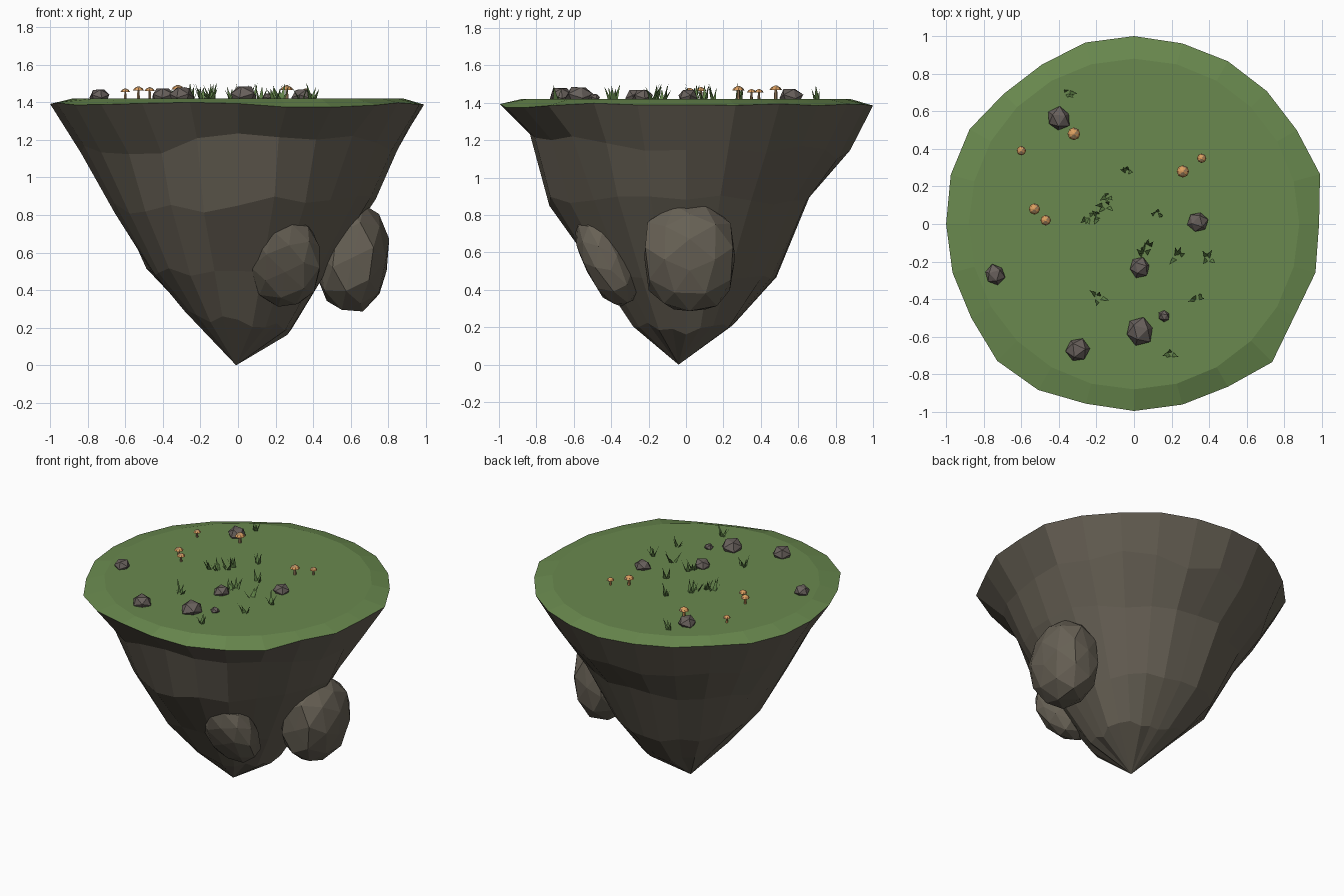
import bpy, bmesh, math, random
from mathutils import Vector, Matrix, Euler

random.seed(7)
cube = bpy.data.objects.get("Cube")
if cube:
    bpy.data.objects.remove(cube, do_unlink=True)

SIDES = 24
GROUND = 1.42


def material(name, rgb):
    m = bpy.data.materials.new(name)
    m.use_nodes = True
    m.diffuse_color = (*rgb, 1)
    bsdf = next(n for n in m.node_tree.nodes if n.type == 'BSDF_PRINCIPLED')
    bsdf.inputs["Base Color"].default_value = (*rgb, 1)
    bsdf.inputs["Roughness"].default_value = 0.9
    return m


turf_green = material("turf green", (0.142, 0.25, 0.077))
blade_green = material("blade green", (0.115, 0.22, 0.062))
cliff_brown = material("cliff brown", (0.135, 0.118, 0.09))
stone_grey = material("stone grey", (0.138, 0.117, 0.106))
cap_orange = material("cap orange", (0.70, 0.34, 0.115))
stem_tan = material("stem tan", (0.36, 0.23, 0.12))


def finish(bm, name, *mats):
    bmesh.ops.recalc_face_normals(bm, faces=bm.faces[:])
    mesh = bpy.data.meshes.new(name)
    bm.to_mesh(mesh)
    bm.free()
    for m in mats:
        mesh.materials.append(m)
    ob = bpy.data.objects.new(name, mesh)
    bpy.context.collection.objects.link(ob)
    return ob


def loft(bm, rings):
    """Bridge successive rings of points with quads; returns the vertex rings."""
    vr = [[bm.verts.new(p) for p in ring] for ring in rings]
    for a, b in zip(vr, vr[1:]):
        for i in range(SIDES):
            j = (i + 1) % SIDES
            bm.faces.new((a[i], a[j], b[j], b[i]))
    return vr


def polar(r, angle, z):
    return Vector((r * math.cos(angle), r * math.sin(angle), z))


angles = [math.tau * i / SIDES for i in range(SIDES)]

# Irregular rim shared by turf and cliff, counterclockwise from +x
rim_radii = [.985, 1.025, 1, 1, 1, .995, 1, 1, .98, .98, 1.01, 1.01,
             1, 1, 1, 1.03, 1.02, .99, .995, .995, 1, 1.04, .985, 1]
rim = [polar(r, a, 1.39 + random.uniform(-.006, .01)) for r, a in zip(rim_radii, angles)]
for k in (19, 20):
    rim[k].z = 1.374

# Turf: flat plateau with a sloping border
bm = bmesh.new()
plateau = [polar(.88, a, GROUND) for a in angles]
rings = loft(bm, [rim, plateau])
bm.faces.new(rings[1])
finish(bm, "turf", turf_green)


def blend(values, angle):
    """Blend values spaced evenly around the circle, starting at +x."""
    t = angle / math.tau * len(values)
    i = int(t)
    f = t - i
    return values[i % len(values)] * (1 - f) + values[(i + 1) % len(values)] * f


# Cliff: tapering rings of rough facets (heights, radii, roughness) ending in a point
levels = [((1.18, 1.13, 1.11, 1.2), (.88, .87, .87, .86, .83, .84, .82, .83), .045),
          ((.87, .92, .82, .86), (.71, .69, .675, .68, .65, .71, .735, .70), .04),
          ((.47, .49, .50, .50), (.455, .49, .495, .52, .46, .52, .48, .48), .025),
          ((.17, .23, .29, .23), (.275, .27, .265, .30, .265, .30, .30, .28), .025)]
cliff_rings = [rim]
for heights, radii, rough in levels:
    ring = []
    for k, a in enumerate(angles):
        dz = random.uniform(-rough, rough)
        r = blend(radii, a) + random.uniform(-.015, .015) + dz * .6
        ring.append(polar(r, a, blend(heights, a) + dz))
    cliff_rings.append(ring)
bm = bmesh.new()
rings = loft(bm, cliff_rings)
tip = bm.verts.new((-.01, -.04, 0))
for i in range(SIDES):
    bm.faces.new((rings[-1][i], rings[-1][(i + 1) % SIDES], tip))
finish(bm, "cliff", cliff_brown)


def rock(name, centre, half, rot, detail, mat, rough):
    """Faceted rock: an icosphere resting on a face, blunted on all sides."""
    bm = bmesh.new()
    bmesh.ops.create_icosphere(bm, subdivisions=detail, radius=1,
                               matrix=Matrix.Rotation(.652, 4, 'Y'))
    for v in bm.verts:
        v.co *= 1 + random.uniform(-rough, rough)
        v.co = [max(-.9, min(.9, c)) for c in v.co]
    bm.transform(Matrix.LocRotScale(Vector(centre), Euler(rot), Vector(half)))
    return finish(bm, name, mat)


# Large boulders on the cliff flank and front
rock("flank_boulder", (.612, .02, .575), (.205, .27, .315), (0, .08, 0), 2, cliff_brown, .04)
rock("front_boulder", (.25, -.425, .55), (.205, .13, .275), (.48, 0, 0), 2, cliff_brown, .05)

# Small stones on the turf
stones = [(-.40, .56, .065), (.34, .01, .058), (.03, -.23, .058), (-.74, -.27, .057),
          (.03, -.57, .078), (.16, -.49, .033), (-.30, -.67, .068)]
for i, (x, y, r) in enumerate(stones):
    rock(f"stone_{i + 1}", (x, y, GROUND + r * .2), (r, r, r * .8),
         (0, 0, random.uniform(0, 3)), 1, stone_grey, .07)

# Mushrooms: tapered stem and domed cap
mushrooms = [(-.32, .48, .034), (-.60, .39, .025), (.26, .28, .033),
             (.36, .35, .025), (-.53, .08, .03), (-.47, .02, .028)]
for i, (x, y, r) in enumerate(mushrooms):
    h = r * 1.4
    bm = bmesh.new()
    bmesh.ops.create_cone(bm, cap_ends=True, segments=6, radius1=r * .3, radius2=r * .22,
                          depth=h, matrix=Matrix.Translation((x, y, GROUND + h / 2)))
    stem_faces = len(bm.faces)
    for r1, r2, z, d in ((1, .72, 0, .42), (.72, .15, .42, .32)):
        bmesh.ops.create_cone(bm, cap_ends=True, segments=8, radius1=r * r1, radius2=r * r2,
                              depth=r * d,
                              matrix=Matrix.Translation((x, y, GROUND + h + r * (z + d / 2))))
    bm.faces.ensure_lookup_table()
    for f in bm.faces[stem_faces:]:
        f.material_index = 1
    finish(bm, f"mushroom_{i + 1}", stem_tan, cap_orange)

# Grass tufts: a few leaning triangular blades each
tufts = [(-.35, .70), (-.04, .28), (-.14, .15), (-.15, .10), (-.25, .04), (-.19, .04),
         (.12, .05), (.07, -.13), (.05, -.17), (.23, -.17), (.39, -.18), (.34, -.39),
         (-.19, -.39), (.19, -.69)]
for i, (x, y) in enumerate(tufts):
    bm = bmesh.new()
    for _ in range(4):
        a = random.uniform(0, math.tau)
        base = Vector((x, y, GROUND)) + polar(random.uniform(.004, .022), a, 0)
        lean = polar(random.uniform(.015, .045), a, random.uniform(.045, .085))
        side = polar(.013, a + math.pi / 2 + random.uniform(-.5, .5), 0)
        bm.faces.new([bm.verts.new(p) for p in (base - side, base + side, base + lean)])
    finish(bm, f"grass_tuft_{i + 1}", blade_green)
